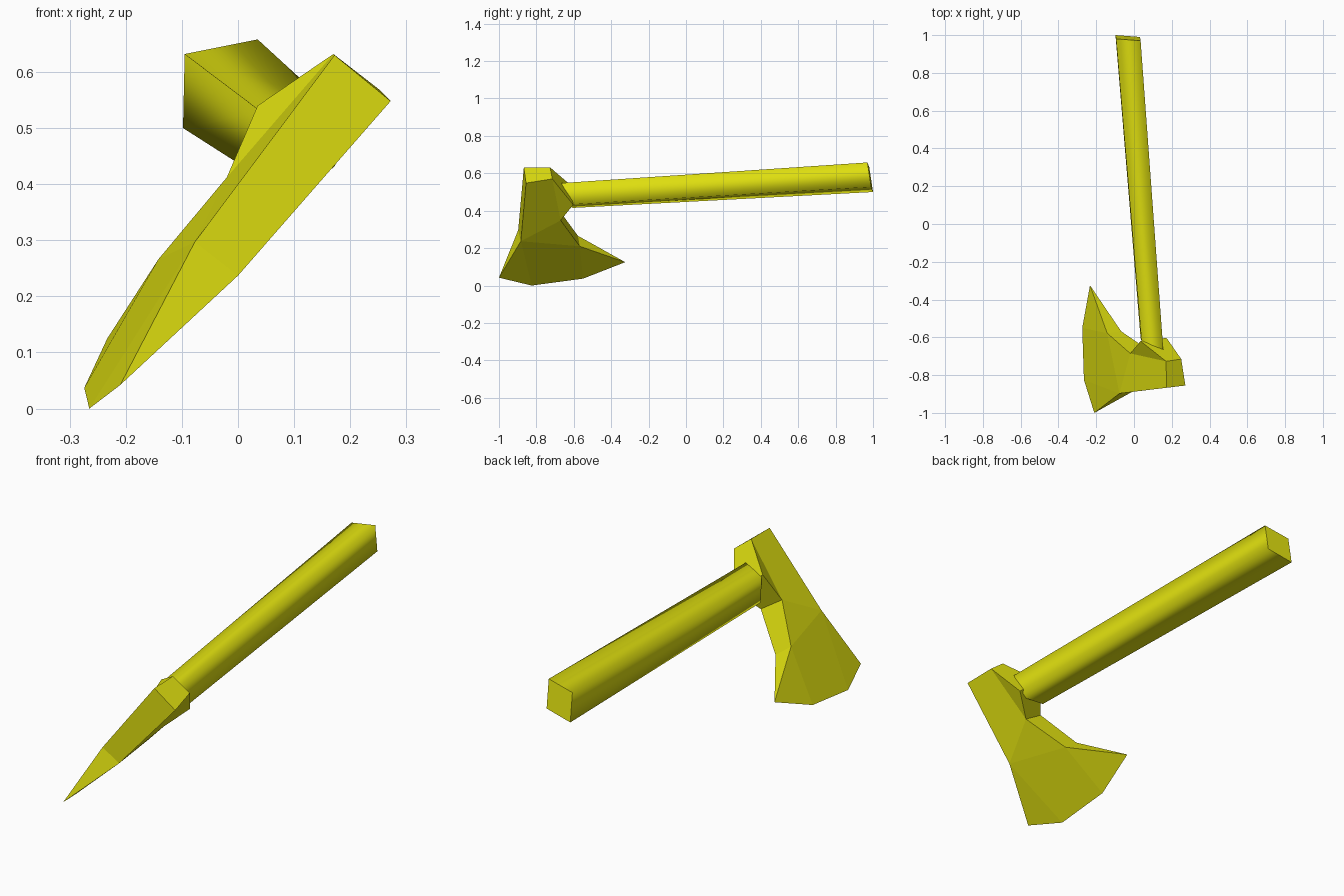
import bpy
import bmesh
from mathutils import Vector

if "Cube" in bpy.data.objects:
    bpy.data.objects.remove(bpy.data.objects["Cube"])

yellow = bpy.data.materials.new("yellow")
yellow.diffuse_color = (0.75, 0.75, 0.005, 1)
yellow.use_nodes = True
yellow.node_tree.nodes["Principled BSDF"].inputs["Base Color"].default_value = yellow.diffuse_color


def finish(bm, name):
    bmesh.ops.recalc_face_normals(bm, faces=bm.faces)
    mesh = bpy.data.meshes.new(name)
    bm.to_mesh(mesh)
    bm.free()
    mesh.materials.append(yellow)
    obj = bpy.data.objects.new(name, mesh)
    bpy.context.collection.objects.link(obj)
    return obj


def ring(bm, points):
    return [bm.verts.new(Vector(p)) for p in points]


# Handle: tapered square bar, softly shaded sides and crisp end caps
bm = bmesh.new()
butt = ring(bm, [(-0.095, 0.98, 0.632), (0.035, 0.97, 0.658),
                 (0.032, 0.99, 0.527), (-0.098, 1.0, 0.5)])
neck = ring(bm, [(0.04, -0.62, 0.53), (0.155, -0.665, 0.548),
                 (0.15, -0.64, 0.432), (0.035, -0.605, 0.415)])
for i in range(4):
    j = (i + 1) % 4
    bm.faces.new((butt[i], butt[j], neck[j], neck[i])).smooth = True
for cap in (butt, neck):
    for e in bm.faces.new(cap).edges:
        e.smooth = False
finish(bm, "handle")

# Axe head: two cheeks that meet along a shared cutting edge
bm = bmesh.new()
edge = ring(bm, [(-0.21, -1.0, 0.042), (-0.265, -0.825, 0.0),
                 (-0.274, -0.55, 0.037), (-0.233, -0.325, 0.125)])
# Order per cheek: front waist, poll front, poll back, shoulder, notch, wing
upper = ring(bm, [(-0.077, -0.897, 0.297), (0.172, -0.867, 0.63), (0.17, -0.727, 0.632),
                  (0.035, -0.62, 0.54), (-0.02, -0.685, 0.412), (-0.142, -0.578, 0.266)])
lower = ring(bm, [(0.0, -0.883, 0.237), (0.272, -0.855, 0.548), (0.25, -0.715, 0.57),
                  (0.172, -0.603, 0.432), (0.08, -0.67, 0.348), (-0.068, -0.568, 0.21)])
for cheek in (upper, lower):
    waist, poll_f, poll_b, shoulder, notch, wing = cheek
    bm.faces.new((waist, poll_f, poll_b, notch))
    bm.faces.new((poll_b, shoulder, notch))
    bm.faces.new((waist, notch, wing))
    bm.faces.new((waist, edge[1], edge[0]))
    bm.faces.new((waist, wing, edge[2], edge[1]))
    bm.faces.new((wing, edge[3], edge[2]))
for i in range(5):
    bm.faces.new((upper[i], upper[i + 1], lower[i + 1], lower[i]))
bm.faces.new((edge[0], upper[0], lower[0]))
bm.faces.new((edge[3], upper[5], lower[5]))
finish(bm, "axe_head")
